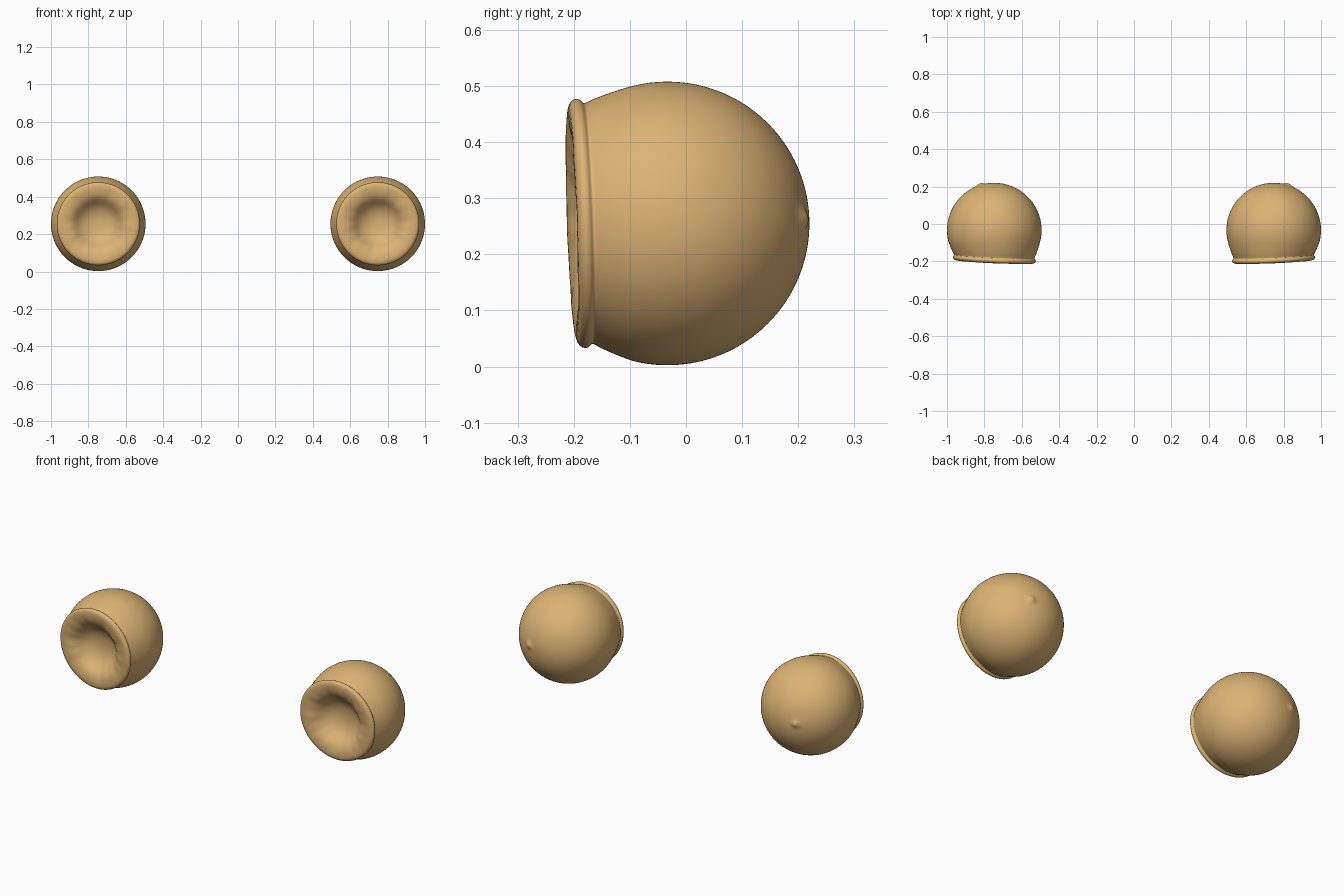
import bpy, bmesh
from math import sin, cos, pi, radians, exp, atan2, hypot
from mathutils import Vector, Matrix

cube = bpy.data.objects.get("Cube")
if cube:
    bpy.data.objects.remove(cube)

RADIUS = 0.253
CENTRE = Vector((0.747, -0.033, 0.255))
SEGMENTS = 80

tan = bpy.data.materials.new("warm_tan")
tan.use_nodes = True
colour = (0.72, 0.45, 0.175, 1)
tan.diffuse_color = colour
tan.node_tree.nodes["Principled BSDF"].inputs["Base Color"].default_value = colour


def ball_profile():
    """Radius and depth pairs, from the back pole to the middle of the dish."""
    arc = [radians(106) * i / 40 for i in range(41)]
    points = [(RADIUS * sin(a), RADIUS * cos(a)) for a in arc]
    # neck, rolled lip and hollow dish
    front = [(0.231, -0.105), (0.219, -0.132), (0.213, -0.142), (0.217, -0.144),
             (0.223, -0.151), (0.222, -0.160), (0.214, -0.168), (0.200, -0.171),
             (0.175, -0.169), (0.150, -0.162), (0.130, -0.149), (0.112, -0.129),
             (0.090, -0.109), (0.060, -0.095), (0.030, -0.089), (0, -0.088)]
    return points + front


def shape_details(co):
    """Tilt and ripple the lip, and raise the small nub at the back."""
    r, angle = hypot(co.x, co.z), atan2(co.z, co.x)
    if co.y < -0.06:
        weight = min(1, (-0.06 - co.y) / 0.08)
        co.y += weight * (0.045 * co.x - 0.035 * co.z)
        ripple = sin(7 * angle + 1) + 0.6 * sin(17 * angle)
        band = exp(-((r - 0.15) / 0.035) ** 2)
        co.y += weight * band * 0.0018 * ripple
    elif co.y > 0:
        nub = Vector((0.075, 0.24, 0.008)).normalized() * RADIUS
        lift = exp(-((co - nub).length / 0.018) ** 2)
        co += co.normalized() * 0.011 * lift


def make_ball(name, side):
    bm = bmesh.new()
    verts = [bm.verts.new((r, y, 0)) for r, y in ball_profile()]
    edges = [bm.edges.new(pair) for pair in zip(verts, verts[1:])]
    bmesh.ops.spin(bm, geom=verts + edges, cent=(0, 0, 0), axis=(0, 1, 0),
                   angle=2 * pi, steps=SEGMENTS)
    bmesh.ops.remove_doubles(bm, verts=bm.verts, dist=0.0005)
    for v in bm.verts:
        shape_details(v.co)
    bmesh.ops.transform(bm, matrix=Matrix.Diagonal((side, 1, 1, 1)), verts=bm.verts)
    bmesh.ops.recalc_face_normals(bm, faces=bm.faces)
    mesh = bpy.data.meshes.new(name)
    bm.to_mesh(mesh)
    bm.free()
    mesh.materials.append(tan)
    ball = bpy.data.objects.new(name, mesh)
    ball.location = (side * CENTRE.x, CENTRE.y, CENTRE.z)
    bpy.context.collection.objects.link(ball)
    mesh.shade_smooth()
    smooth = ball.modifiers.new("Smooth surface", 'SUBSURF')
    smooth.levels = smooth.render_levels = 1


make_ball("left_ball", 1)
make_ball("right_ball", -1)
